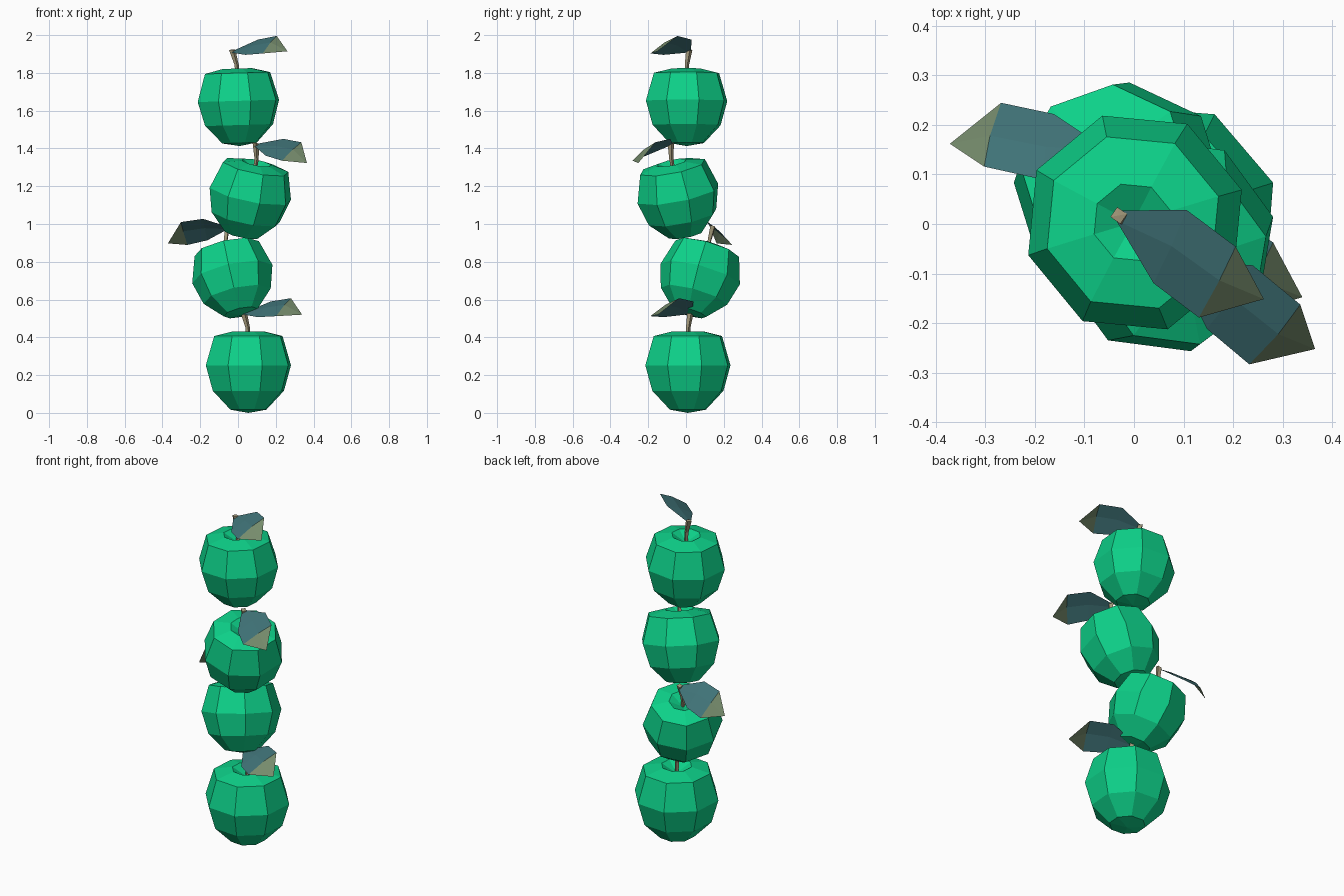
import bpy, math
from mathutils import Vector, Matrix, Quaternion

if "Cube" in bpy.data.objects:
    bpy.data.objects.remove(bpy.data.objects["Cube"])


def mat(name, rgb):
    m = bpy.data.materials.new(name)
    m.diffuse_color = (*rgb, 1)
    m.use_nodes = True
    m.node_tree.nodes["Principled BSDF"].inputs["Base Color"].default_value = m.diffuse_color
    return m


GREEN = mat("fruit green", (0.004, 0.64, 0.25))
LEAF = mat("leaf teal", (0.052, 0.175, 0.19))
TIP = mat("leaf tip olive", (0.18, 0.26, 0.15))
STEM = mat("stem tan", (0.36, 0.31, 0.19))


def build(name, verts, faces, mats, xf, tips=()):
    me = bpy.data.meshes.new(name)
    me.from_pydata([xf @ Vector(v) for v in verts], [], faces)
    for m in mats:
        me.materials.append(m)
    for i in tips:
        me.polygons[i].material_index = 1
    ob = bpy.data.objects.new(name, me)
    bpy.context.collection.objects.link(ob)
    return ob


def skin(rings, n, bottom, top, phase=0.0):
    """Rings of (centre x, z, radius), joined and closed by two poles."""
    v, f = [], []
    for cx, z, r in rings:
        for i in range(n):
            a = phase + math.tau * i / n
            v.append((cx + r * math.cos(a), r * math.sin(a), z))
    for k in range(len(rings) - 1):
        for i in range(n):
            j = (i + 1) % n
            f.append((k * n + i, k * n + j, (k + 1) * n + j, (k + 1) * n + i))
    b, t, last = len(v), len(v) + 1, (len(rings) - 1) * n
    v += [bottom, top]
    for i in range(n):
        j = (i + 1) % n
        f += [(b, j, i), (t, last + i, last + j)]
    return v, f


# fruit, stem and leaf shapes; local +x is the leaf direction
fruit = skin([(0, -.235, .10), (0, -.135, .198), (0, 0, .237),
              (0, .155, .19), (0, .18, .085)],
             8, (0, 0, -.252), (0, 0, .13), math.radians(47))
stem = skin([(0, .12, .011), (-.004, .20, .012), (-.03, .285, .018)],
            4, (0, 0, .12), (-.03, 0, .287), math.radians(40))
leaf_v = [(-.03, .012, .28), (-.03, -.012, .27),
          (.09, .083, .338), (.10, 0, .305), (.105, -.088, .255),
          (.22, .068, .355), (.225, -.012, .32), (.225, -.103, .26),
          (.325, 0, .268)]
leaf_f = [(0, 1, 3, 2), (1, 4, 3), (2, 3, 6, 5), (3, 4, 7, 6),
          (5, 6, 8), (6, 7, 8)]

# centre, scale, axis lean in x and y, leaf direction in degrees
stack = [((.055, .01, .252), 1.0, (0, 0), -29),
         ((-.03, .075, .735), .92, (-.22, .28), 174),
         ((.065, -.043, 1.16), .95, (.20, -.20), -33),
         ((.002, .003, 1.652), .95, (-.03, 0), -30)]
for i, (c, s, lean, turn) in enumerate(stack, 1):
    axis = Vector((*lean, 1)).normalized()
    tilt = Vector((0, 0, 1)).rotation_difference(axis).to_matrix().to_4x4()
    xf = (Matrix.Translation(c) @ tilt
          @ Matrix.Rotation(math.radians(turn), 4, 'Z') @ Matrix.Scale(s, 4))
    build(f"fruit_{i}", *fruit, [GREEN], xf)
    build(f"stem_{i}", *stem, [STEM], xf)
    build(f"leaf_{i}", leaf_v, leaf_f, [LEAF, TIP], xf, tips=(4, 5))
